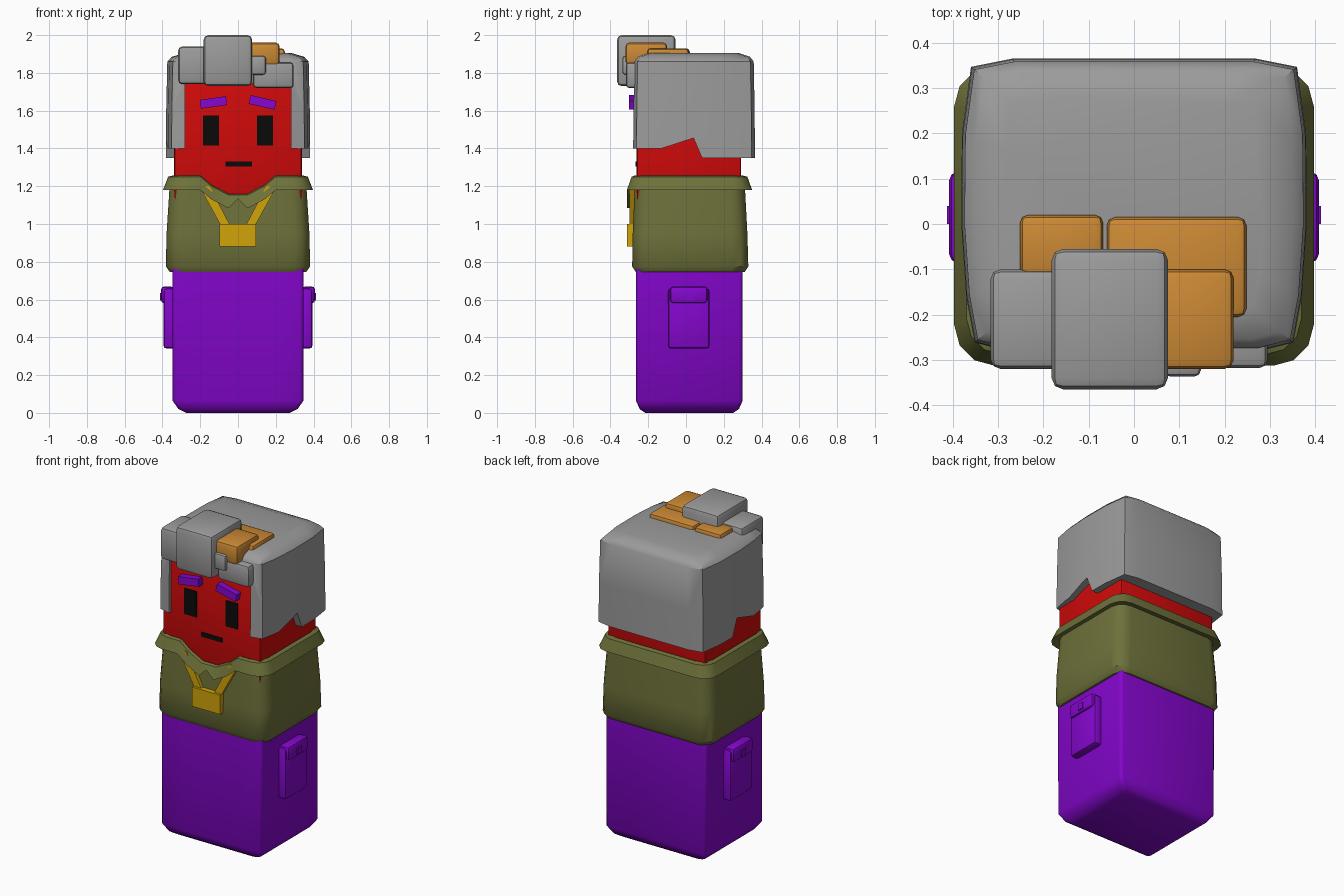
import bpy, bmesh
from math import cos, sin, radians
from mathutils import Matrix

if "Cube" in bpy.data.objects:
    bpy.data.objects.remove(bpy.data.objects["Cube"])


def material(name, r, g, b):
    m = bpy.data.materials.new(name)
    m.use_nodes = True
    m.diffuse_color = (r, g, b, 1)
    m.node_tree.nodes["Principled BSDF"].inputs["Base Color"].default_value = (r, g, b, 1)
    return m


GREY = material("hair grey", .33, .33, .33)
ORANGE = material("hair orange", .60, .25, .035)
RED = material("skin red", .64, .003, .003)
PURPLE = material("cloth purple", .235, .002, .62)
OLIVE = material("jacket olive", .155, .165, .042)
GOLD = material("gold", .63, .37, .003)
BLACK = material("black", .003, .003, .003)


def finish(name, bm, mat):
    bmesh.ops.recalc_face_normals(bm, faces=bm.faces)
    mesh = bpy.data.meshes.new(name)
    bm.to_mesh(mesh)
    bm.free()
    mesh.materials.append(mat)
    ob = bpy.data.objects.new(name, mesh)
    bpy.context.collection.objects.link(ob)
    return ob


def smooth(ob, angle=40):
    bpy.ops.object.select_all(action='DESELECT')
    ob.select_set(True)
    bpy.context.view_layer.objects.active = ob
    bpy.ops.object.shade_smooth_by_angle(angle=radians(angle))
    return ob


def box(name, mat, x, y, z, bevel=0, tilt=0):
    """Box from (min, max) ranges, optionally bevelled and tilted about y."""
    bm = bmesh.new()
    bmesh.ops.create_cube(bm, size=1)
    size = [r[1] - r[0] for r in (x, y, z)]
    bmesh.ops.scale(bm, vec=size, verts=bm.verts)
    if bevel:
        bmesh.ops.bevel(bm, geom=bm.edges[:], offset=bevel, segments=2,
                        profile=.5, affect='EDGES')
    mid = [sum(r) / 2 for r in (x, y, z)]
    bmesh.ops.transform(bm, verts=bm.verts,
                        matrix=Matrix.Translation(mid) @ Matrix.Rotation(radians(tilt), 4, 'Y'))
    ob = finish(name, bm, mat)
    return smooth(ob) if bevel else ob


def loft(name, mat, loops, bottom=True, top=True, ring=False):
    """Skin a list of equal-length point loops."""
    bm = bmesh.new()
    rows = [[bm.verts.new(p) for p in loop] for loop in loops]
    n = len(rows[0])
    pairs = list(zip(rows, rows[1:])) + ([(rows[-1], rows[0])] if ring else [])
    for a, b in pairs:
        for i in range(n):
            j = (i + 1) % n
            bm.faces.new((a[i], a[j], b[j], b[i]))
    if bottom and not ring:
        bm.faces.new(rows[0][::-1])
    if top and not ring:
        bm.faces.new(rows[-1])
    return finish(name, bm, mat)


def prism(name, mat, points, axis, lo, hi):
    """Extrude a profile (x, z) along y, or (y, z) along x."""
    def place(p, t):
        return (t, p[0], p[1]) if axis == 'X' else (p[0], t, p[1])
    return loft(name, mat, [[place(p, t) for p in points] for t in (lo, hi)])


def rounded(hx, y0, y1, z, r, drop=0, notch=0):
    """Rounded rectangle whose front edge can dip into a neckline."""
    pts = []
    corners = ((hx - r, y0 + r, -90), (hx - r, y1 - r, 0),
               (r - hx, y1 - r, 90), (r - hx, y0 + r, 180))
    for cx, cy, start in corners:
        for k in range(4):
            a = radians(start + 30 * k)
            pts.append((cx + r * cos(a), cy + r * sin(a), z))
    dips = ((-.2, 0), (-.14, .05), (-.05, .097), (0, .097 - notch),
            (.05, .097), (.14, .05), (.2, 0))
    return pts + [(x, y0, z - d * drop) for x, d in dips]


# Lower body with a rounded foot
smooth(loft("lower_body", PURPLE, [
    rounded(.275, -.215, .25, 0, .02),
    rounded(.315, -.245, .28, .02, .02),
    rounded(.347, -.265, .30, .065, .02),
    rounded(.348, -.265, .30, .775, .02)]))

# Side pockets with flap and button
for side, s in (("left", 1), ("right", -1)):
    def span(a, b):
        return tuple(sorted((a * s, b * s)))
    box(side + "_pocket", PURPLE, span(.33, .395), (-.095, .125), (.34, .66), .018)
    box(side + "_pocket_flap", PURPLE, span(.34, .408), (-.085, .115), (.58, .67), .018)
    box(side + "_pocket_button", PURPLE, span(.39, .413), (.0, .04), (.595, .635))

# Jacket and turned-down collar
smooth(loft("jacket", OLIVE, [
    rounded(.36, -.265, .31, .745, .07),
    rounded(.382, -.285, .33, .775, .08),
    rounded(.378, -.282, .325, .95, .08),
    rounded(.36, -.27, .31, 1.235, .08, 1)], top=False))
smooth(loft("collar", OLIVE, [
    rounded(.35, -.265, .30, 1.19, .08, 1, .05),
    rounded(.397, -.313, .35, 1.18, .09, 1, .05),
    rounded(.37, -.288, .325, 1.25, .08, 1),
    rounded(.345, -.27, .30, 1.257, .07, 1),
    rounded(.325, -.25, .28, 1.2, .07, 1)], ring=True), 30)

# Necklace
for side, s in (("left", 1), ("right", -1)):
    prism(side + "_strap", GOLD, [(.205 * s, 1.2), (.15 * s, 1.2), (.04 * s, .99),
                                  (.09 * s, .99)], 'Y', -.298, -.27)
box("pendant", GOLD, (-.098, .096), (-.313, -.28), (.88, 1.0))

# Head and face
box("head", RED, (-.338, .338), (-.262, .292), (1.1, 1.85), .015)
for side, s in (("left", 1), ("right", -1)):
    mid = .143 * s
    box(side + "_eye", BLACK, (mid - .042, mid + .042), (-.267, -.258), (1.415, 1.575))
    mid = .13 * s
    box(side + "_eyebrow", PURPLE, (mid - .07, mid + .07), (-.303, -.255),
        (1.62, 1.667), tilt=13 * s if s > 0 else -8)
box("mouth", BLACK, (-.067, .075), (-.267, -.258), (1.305, 1.332))

# Hair cap: bulging plan, rounded crown
half = [(.28, -.28), (.352, -.262), (.371, -.16), (.382, 0), (.38, .2),
        (.36, .347), (.27, .365)]
plan = half + [(-x, y) for x, y in reversed(half)]
hair = loft("hair_cap", GREY, [
    [(x * k, .04 + (y - .04) * k, z) for x, y in plan]
    for k, z in ((1, 1.35), (.995, 1.6), (.98, 1.86), (.92, 1.885), (.74, 1.905))])

# Cut the face opening and the stepped lower edge
cutters = [
    box("face_cutter", GREY, (-.28, .28), (-.5, -.2), (1.2, 1.745)),
    prism("edge_cutter", GREY, [(-.5, 1.2), (.085, 1.2), (.085, 1.35), (.04, 1.455),
                                (-.13, 1.4), (-.5, 1.4)], 'X', -.6, .6)]
for cutter in cutters:
    cutter.hide_render = True
    bpy.context.view_layer.objects.active = hair
    mod = hair.modifiers.new("cut", 'BOOLEAN')
    mod.operation = 'DIFFERENCE'
    mod.solver = 'EXACT'
    mod.object = cutter
    bpy.ops.object.modifier_apply(modifier=mod.name)
    bpy.data.objects.remove(cutter)
smooth(hair)

# Chunky hair tufts
box("tuft_centre", GREY, (-.182, .075), (-.365, -.055), (1.73, 2.0), .025)
box("tuft_right", GREY, (-.317, -.1), (-.32, -.1), (1.74, 1.94), .022)
box("tuft_left", GREY, (.08, .295), (-.318, -.2), (1.72, 1.855), .018)
box("tuft_small", GREY, (.065, .148), (-.337, -.25), (1.79, 1.89), .015)
box("streak_front", ORANGE, (.03, .22), (-.32, -.1), (1.84, 1.96), .02)
box("streak_back", ORANGE, (-.06, .248), (-.205, .015), (1.86, 1.93), .018)
box("streak_right", ORANGE, (-.252, -.068), (-.12, .02), (1.86, 1.93), .018)
